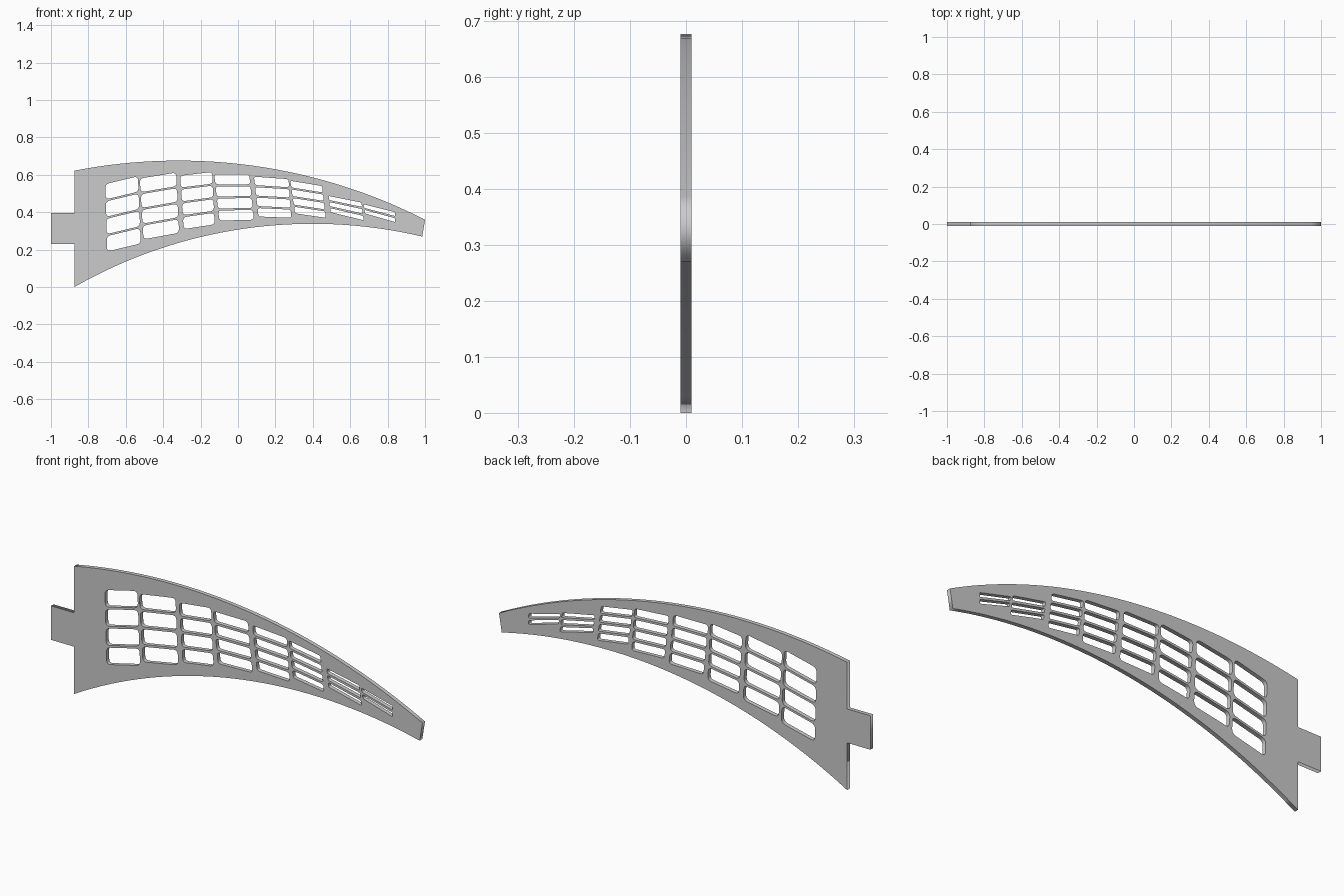
import bpy, math
from mathutils import Vector

if "Cube" in bpy.data.objects:
    bpy.data.objects.remove(bpy.data.objects["Cube"])

HALF_THICK = 0.01
WEB = 0.011  # bar between stacked slots


def arc(p, q, r, n=32):
    """Points on the circle running from p through q to r."""
    (ax, ay), (bx, by), (cx, cy) = p, q, r
    d = 2 * (ax * (by - cy) + bx * (cy - ay) + cx * (ay - by))
    a2, b2, c2 = ax*ax + ay*ay, bx*bx + by*by, cx*cx + cy*cy
    ux = (a2 * (by - cy) + b2 * (cy - ay) + c2 * (ay - by)) / d
    uy = (a2 * (cx - bx) + b2 * (ax - cx) + c2 * (bx - ax)) / d
    rad = math.hypot(ax - ux, ay - uy)
    t0, t1 = math.atan2(ay - uy, ax - ux), math.atan2(cy - uy, cx - ux)
    return [Vector((ux + rad * math.cos(t0 + (t1 - t0) * i / n),
                    uy + rad * math.sin(t0 + (t1 - t0) * i / n))) for i in range(n + 1)]


def rounded(corners, radius, n=4):
    """Polygon with each corner replaced by a small curve."""
    out = []
    for i, c in enumerate(corners):
        a = c + (corners[i - 1] - c).normalized() * radius
        b = c + (corners[(i + 1) % len(corners)] - c).normalized() * radius
        for k in range(n + 1):
            t = k / n
            out.append(a * (1 - t)**2 + c * 2 * t * (1 - t) + b * t * t)
    return out


curve = bpy.data.curves.new("slotted_blade", 'CURVE')
curve.dimensions = '2D'
curve.fill_mode = 'BOTH'
curve.extrude = HALF_THICK


def add_loop(points):
    s = curve.splines.new('POLY')
    s.points.add(len(points) - 1)
    for sp, p in zip(s.points, points):
        sp.co = (p[0], p[1], 0, 1)
    s.use_cyclic_u = True


# blade outline with mounting tab
top = arc((-0.875, 0.622), (-0.3, 0.676), (1.0, 0.36))
bottom = arc((-0.875, 0.0), (0.42, 0.338), (0.985, 0.27))
tab = [(-0.875, 0.23), (-1, 0.23), (-1, 0.395), (-0.875, 0.395)]
add_loop(top + bottom[::-1] + tab)

# slot columns: rows, then top-left, top-right, bottom-left, bottom-right
columns = [
    (4, (-0.71, 0.55), (-0.535, 0.592), (-0.70, 0.19), (-0.52, 0.233)),
    (4, (-0.525, 0.58), (-0.33, 0.612), (-0.505, 0.255), (-0.315, 0.29)),
    (4, (-0.31, 0.595), (-0.138, 0.615), (-0.29, 0.31), (-0.125, 0.335)),
    (4, (-0.127, 0.603), (0.06, 0.602), (-0.10, 0.355), (0.085, 0.36)),
    (4, (0.085, 0.59), (0.27, 0.577), (0.11, 0.377), (0.285, 0.37)),
    (4, (0.28, 0.568), (0.45, 0.54), (0.305, 0.394), (0.47, 0.37)),
    (3, (0.485, 0.487), (0.66, 0.452), (0.495, 0.40), (0.672, 0.357)),
    (2, (0.67, 0.443), (0.84, 0.40), (0.68, 0.393), (0.84, 0.347)),
]
for rows, *quad in columns:
    tl, tr, bl, br = map(Vector, quad)
    height = (tl - bl).length
    gap = WEB / height
    step = (1 + gap) / rows
    for r in range(rows):
        t0 = r * step
        t1 = t0 + step - gap
        cell = [tl.lerp(bl, t0), tl.lerp(bl, t1), tr.lerp(br, t1), tr.lerp(br, t0)]
        add_loop(rounded(cell, min(0.022, 0.3 * height * (t1 - t0))))

# stand the plate upright and make it a mesh
blade = bpy.data.objects.new("slotted_blade", curve)
bpy.context.collection.objects.link(blade)
blade.rotation_euler.x = math.pi / 2
bpy.context.view_layer.objects.active = blade
blade.select_set(True)
bpy.ops.object.convert(target='MESH')
bpy.ops.object.transform_apply(rotation=True)
